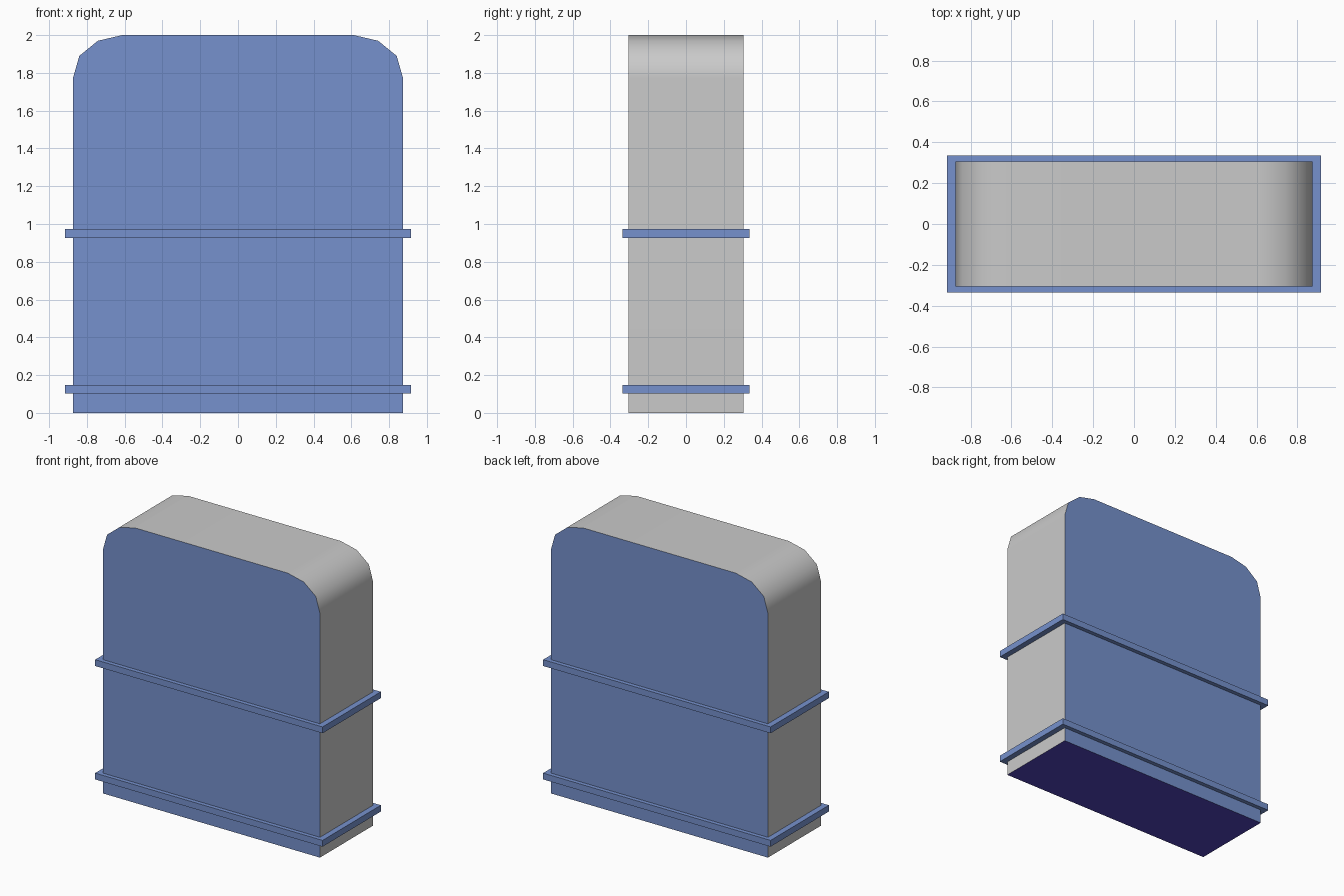
import bpy, bmesh, math

if "Cube" in bpy.data.objects:
    bpy.data.objects.remove(bpy.data.objects["Cube"])


def material(name, srgb):
    lin = [((c / 255 + 0.055) / 1.055) ** 2.4 for c in srgb]
    m = bpy.data.materials.new(name)
    m.diffuse_color = (*lin, 1)
    m.use_nodes = True
    m.node_tree.nodes["Principled BSDF"].inputs["Base Color"].default_value = m.diffuse_color
    return m


blue = material("soft blue", (118, 145, 205))
grey = material("light grey", (202, 202, 202))
indigo = material("deep indigo", (80, 67, 187))


def finish(bm, name, mats):
    bmesh.ops.recalc_face_normals(bm, faces=bm.faces)
    mesh = bpy.data.meshes.new(name)
    bm.to_mesh(mesh)
    bm.free()
    for m in mats:
        mesh.materials.append(m)
    obj = bpy.data.objects.new(name, mesh)
    bpy.context.collection.objects.link(obj)
    return obj


# Slab body: half outline with a rounded top corner, mirrored and extruded
half = [(0.873, 0), (0.873, 1.775), (0.84, 1.89), (0.742, 1.97), (0.613, 2.0)]
outline = half + [(-x, z) for x, z in reversed(half)]
bm = bmesh.new()
face = bm.faces.new([bm.verts.new((x, -0.305, z)) for x, z in outline])
ext = bmesh.ops.extrude_face_region(bm, geom=[face], use_keep_orig=True)
new_verts = [g for g in ext["geom"] if isinstance(g, bmesh.types.BMVert)]
bmesh.ops.translate(bm, verts=new_verts, vec=(0, 0.61, 0))
bm.normal_update()
bmesh.ops.recalc_face_normals(bm, faces=bm.faces)
for f in bm.faces:
    # blue front and back, indigo underside, grey rim
    f.material_index = 0 if abs(f.normal.y) > 0.9 else 2 if f.normal.z < -0.9 else 1
body = finish(bm, "body", [blue, grey, indigo])
bpy.context.view_layer.objects.active = body
body.select_set(True)
bpy.ops.object.shade_smooth_by_angle(angle=math.radians(50))
weighted = body.modifiers.new("weighted normals", "WEIGHTED_NORMAL")
weighted.keep_sharp = True

# Two straps around the body
for name, z in (("lower_band", 0.125), ("upper_band", 0.95)):
    bm = bmesh.new()
    bmesh.ops.create_cube(bm, size=1)
    bmesh.ops.scale(bm, verts=bm.verts, vec=(1.83, 0.67, 0.046))
    bmesh.ops.translate(bm, verts=bm.verts, vec=(0, 0, z))
    finish(bm, name, [blue])
